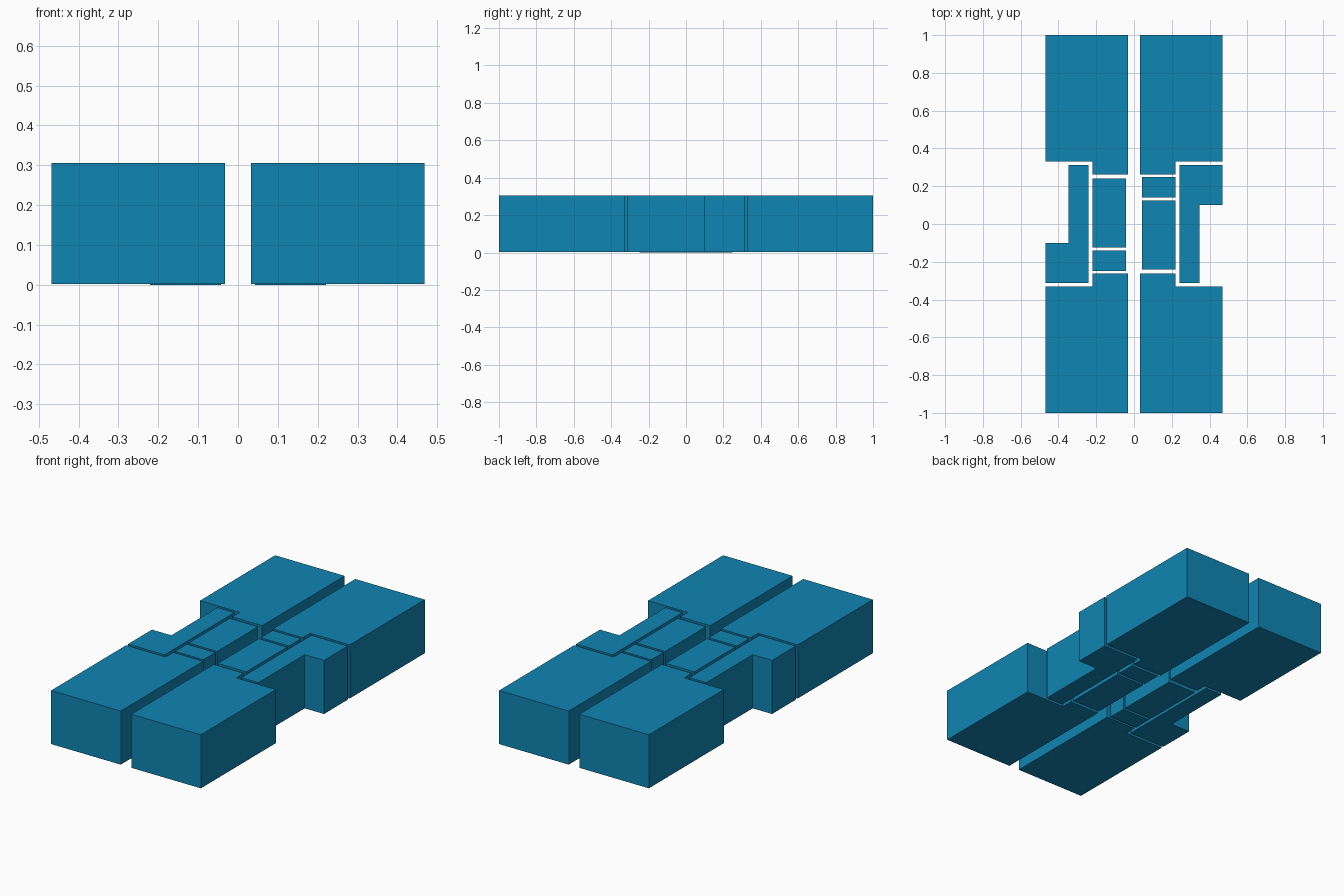
import bpy, bmesh

if "Cube" in bpy.data.objects:
    bpy.data.objects.remove(bpy.data.objects["Cube"])

TOP = 0.305
LIFT = 0.002  # outer blocks sit a hair above the inner pads

mat = bpy.data.materials.new("blue")
mat.diffuse_color = (0.005, 0.235, 0.45, 1)
mat.use_nodes = True
mat.node_tree.nodes["Principled BSDF"].inputs["Base Color"].default_value = mat.diffuse_color


def slab(name, outline, sx=1, sy=1, z0=LIFT, z1=TOP):
    """Extrude a flat outline, optionally flipped in x and y."""
    bm = bmesh.new()
    face = bm.faces.new([bm.verts.new((x * sx, y * sy, z0)) for x, y in outline])
    up = bmesh.ops.extrude_face_region(bm, geom=[face])["geom"]
    for v in up:
        if isinstance(v, bmesh.types.BMVert):
            v.co.z = z1
    bmesh.ops.recalc_face_normals(bm, faces=bm.faces)
    mesh = bpy.data.meshes.new(name)
    bm.to_mesh(mesh)
    bm.free()
    mesh.materials.append(mat)
    obj = bpy.data.objects.new(name, mesh)
    bpy.context.collection.objects.link(obj)
    return obj


def rect(x0, y0, x1, y1):
    return [(x0, y0), (x1, y0), (x1, y1), (x0, y1)]


# Large corner blocks, each with a step reaching toward the middle
corner = [(0.033, 0.263), (0.221, 0.263), (0.221, 0.33),
          (0.468, 0.33), (0.468, 1.0), (0.033, 1.0)]
for sx, side in ((1, "right"), (-1, "left")):
    for sy, end in ((1, "back"), (-1, "front")):
        slab(f"corner_block_{end}_{side}", corner, sx, sy)

# Middle pieces repeat under a half turn about the centre
side_l = [(0.24, -0.313), (0.347, -0.313), (0.347, 0.1),
          (0.468, 0.1), (0.468, 0.313), (0.24, 0.313)]
for s, side in ((1, "right"), (-1, "left")):
    slab(f"side_hook_{side}", side_l, s, s)
    slab(f"long_inner_pad_{side}", rect(0.043, -0.242, 0.221, 0.125), s, s, 0)
    slab(f"short_inner_pad_{side}", rect(0.043, 0.14, 0.221, 0.248), s, s, 0)
